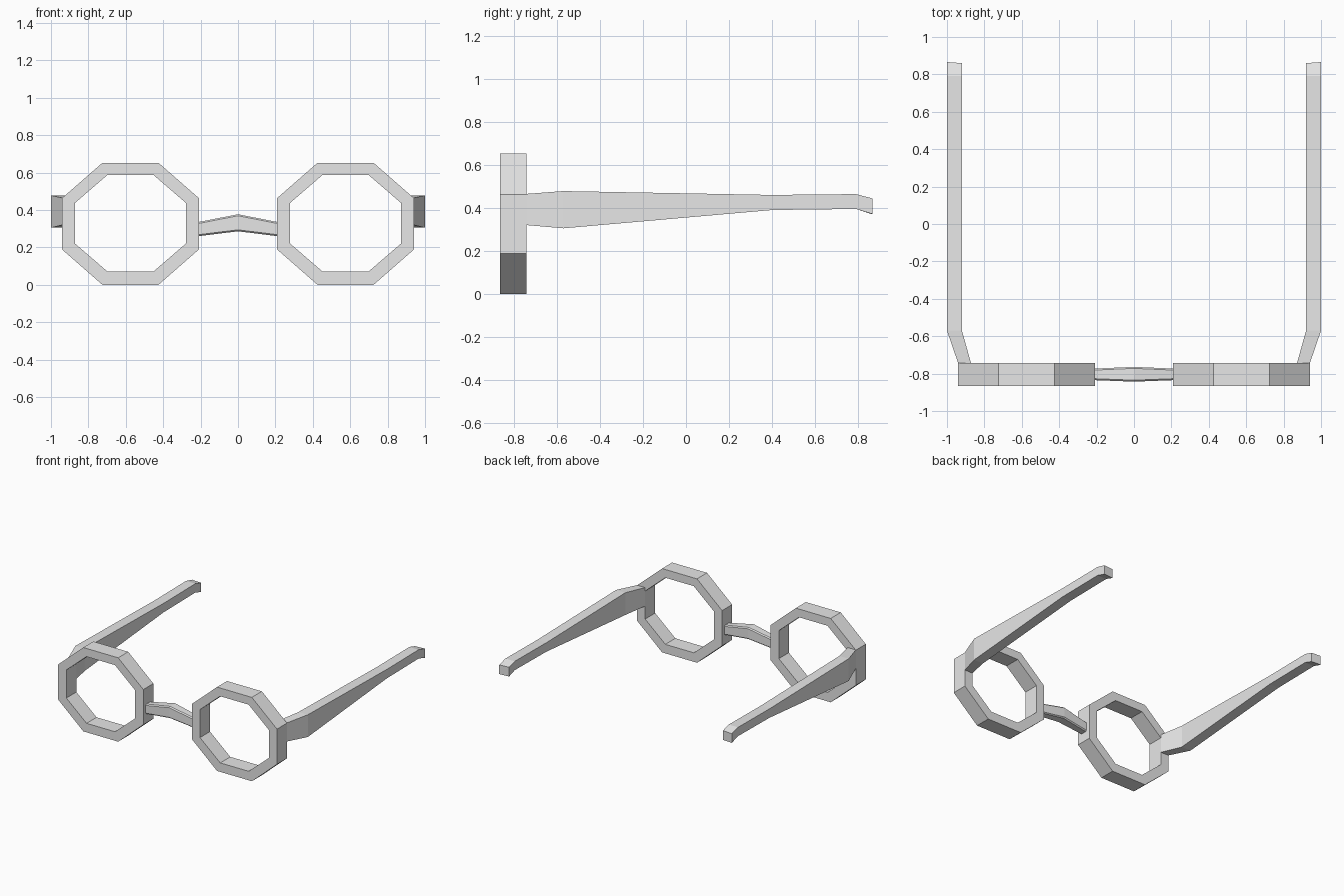
import bpy, bmesh

if "Cube" in bpy.data.objects:
    bpy.data.objects.remove(bpy.data.objects["Cube"])

frame_grey = bpy.data.materials.new("frame grey")
frame_grey.diffuse_color = (0.8, 0.8, 0.8, 1)
frame_grey.use_nodes = True
frame_grey.node_tree.nodes["Principled BSDF"].inputs["Base Color"].default_value = frame_grey.diffuse_color


def make_object(name, bm):
    bmesh.ops.recalc_face_normals(bm, faces=bm.faces)
    mesh = bpy.data.meshes.new(name)
    bm.to_mesh(mesh)
    bm.free()
    mesh.materials.append(frame_grey)
    obj = bpy.data.objects.new(name, mesh)
    bpy.context.scene.collection.objects.link(obj)
    return obj


def loft(name, rings, closed=False):
    """Skin equal-length point rings; cap the ends unless closed."""
    bm = bmesh.new()
    loops = [[bm.verts.new(p) for p in ring] for ring in rings]
    n = len(loops[0])
    pairs = list(zip(loops, loops[1:]))
    if closed:
        pairs.append((loops[-1], loops[0]))
    else:
        bm.faces.new(loops[0])
        bm.faces.new(loops[-1])
    for a, b in pairs:
        for i in range(n):
            j = (i + 1) % n
            bm.faces.new((a[i], a[j], b[j], b[i]))
    return make_object(name, bm)


def octagon(cx, cz, half_w, half_h, flat_x, flat_z, y):
    quarter = [(half_w, flat_z), (flat_x, half_h)]
    pts = quarter + [(-x, z) for x, z in reversed(quarter)]
    pts += [(-x, -z) for x, z in pts]
    return [(cx + x, y, cz + z) for x, z in pts]


FRONT, BACK = -0.865, -0.742
# y, inner x, outer x, bottom z, top z along the temple
TEMPLE = [
    (-0.742, 0.872, 0.941, 0.32, 0.465),
    (-0.57, 0.92, 1.0, 0.305, 0.478),
    (0.40, 0.92, 1.0, 0.39, 0.46),
    (0.79, 0.92, 1.0, 0.395, 0.464),
    (0.866, 0.92, 1.0, 0.372, 0.444),
]

for label, s in (("left", -1), ("right", 1)):
    # Octagonal rim around an open lens hole
    outer = (s * 0.575, 0.326, 0.366, 0.326, 0.15, 0.137)
    inner = (s * 0.575, 0.329, 0.296, 0.259, 0.122, 0.109)
    loft(label + "_rim", [octagon(*outer, FRONT), octagon(*outer, BACK),
                          octagon(*inner, BACK), octagon(*inner, FRONT)], closed=True)

    # Tapered temple with angled hinge and drooping tip
    rings = []
    for i, (y, x0, x1, z0, z1) in enumerate(TEMPLE):
        dy = 0.006 if i == len(TEMPLE) - 1 else 0
        rings.append([(s * x0, y - dy, z0), (s * x1, y, z0),
                      (s * x1, y, z1), (s * x0, y - dy, z1)])
    loft(label + "_temple", rings)

# Arched bridge with narrow chamfered edges
sections = []
for x, y0, y1, z0, z1 in [(-0.21, -0.835, -0.773, 0.26, 0.336),
                          (0, -0.843, -0.764, 0.286, 0.377),
                          (0.21, -0.835, -0.773, 0.26, 0.336)]:
    c = 0.008
    sections.append([(x, y0 + c, z0), (x, y1 - c, z0), (x, y1, z0 + c), (x, y1, z1 - c),
                     (x, y1 - c, z1), (x, y0 + c, z1), (x, y0, z1 - c), (x, y0, z0 + c)])
loft("bridge", sections)
